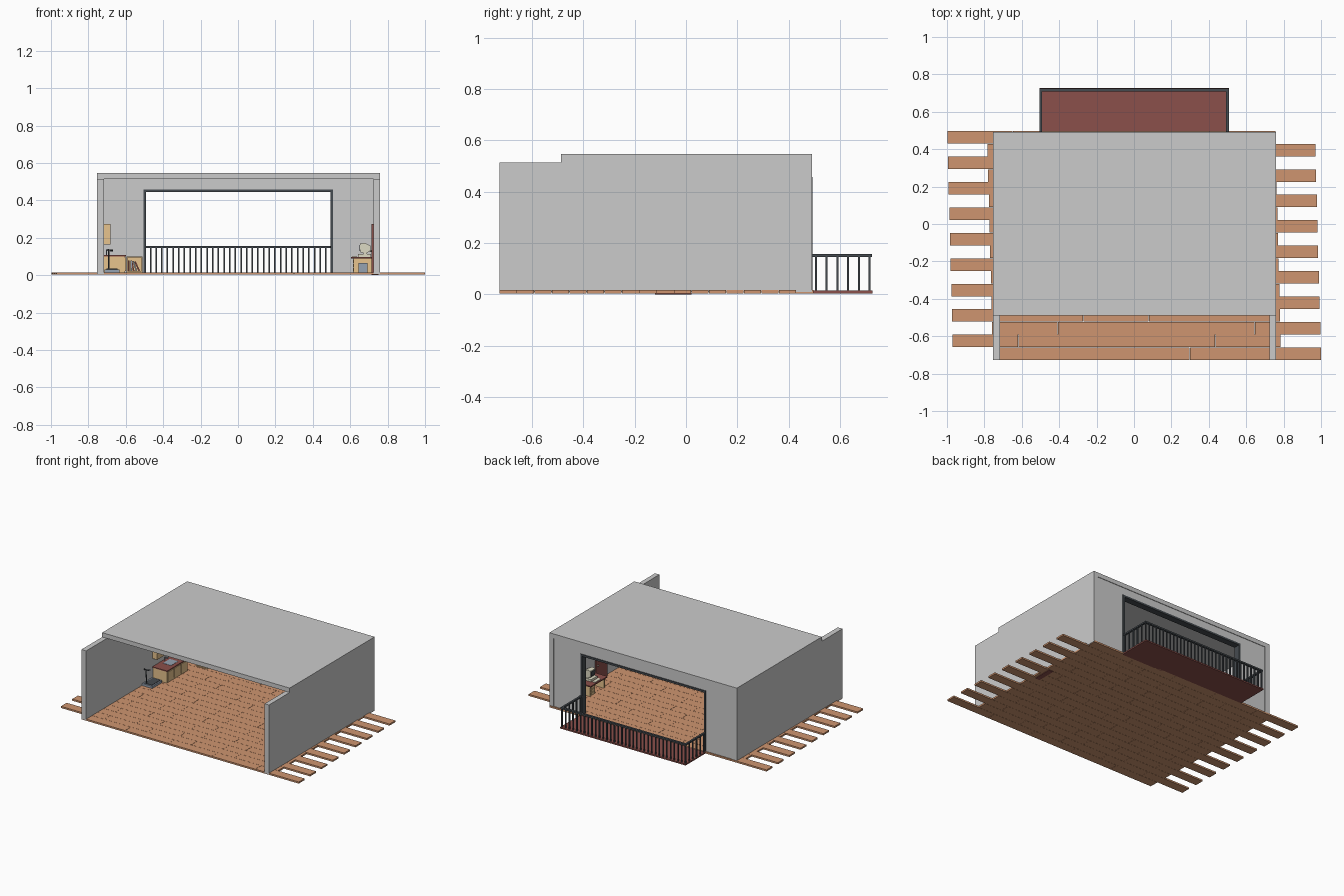
import bpy, bmesh
from math import radians
from mathutils import Vector, Matrix


def material(name, r, g, b):
    m = bpy.data.materials.new(name)
    m.diffuse_color = (r, g, b, 1)
    return m


WOOD = material("plank_wood", 0.62, 0.30, 0.16)
RED = material("dark_red", 0.26, 0.08, 0.07)
DARK = material("dark_metal", 0.06, 0.07, 0.08)
TAN = material("light_wood", 0.80, 0.55, 0.27)
BEIGE = material("beige_plastic", 0.72, 0.70, 0.55)
STEEL = material("blue_grey", 0.30, 0.36, 0.44)


def finish(name, bm, mat):
    bmesh.ops.recalc_face_normals(bm, faces=bm.faces)
    me = bpy.data.meshes.new(name)
    bm.to_mesh(me)
    bm.free()
    ob = bpy.data.objects.new(name, me)
    bpy.context.collection.objects.link(ob)
    if mat:
        me.materials.append(mat)
    return ob


def boxes(name, ranges, mat=None):
    """One object from boxes given as (x0, x1, y0, y1, z0, z1)."""
    bm = bmesh.new()
    for x0, x1, y0, y1, z0, z1 in ranges:
        c = Vector((x0 + x1, y0 + y1, z0 + z1)) / 2
        s = Matrix.Diagonal((x1 - x0, y1 - y0, z1 - z0, 1))
        bmesh.ops.create_cube(bm, size=1, matrix=Matrix.Translation(c) @ s)
    return finish(name, bm, mat)


def extrude_xz(name, pts, y0, y1, mat=None):
    """Extrude an x-z outline along y."""
    bm = bmesh.new()
    f = bm.faces.new([bm.verts.new((x, y0, z)) for x, z in pts])
    new = bmesh.ops.extrude_face_region(bm, geom=[f])["geom"]
    bmesh.ops.translate(bm, vec=(0, y1 - y0, 0),
                        verts=[v for v in new if isinstance(v, bmesh.types.BMVert)])
    return finish(name, bm, mat)


def tube(name, pts, r, mat):
    cu = bpy.data.curves.new(name, "CURVE")
    cu.dimensions = "3D"
    cu.bevel_depth, cu.bevel_resolution, cu.use_fill_caps = r, 1, True
    sp = cu.splines.new("POLY")
    sp.points.add(len(pts) - 1)
    for p, co in zip(sp.points, pts):
        p.co = (*co, 1)
    cu.materials.append(mat)
    ob = bpy.data.objects.new(name, cu)
    bpy.context.collection.objects.link(ob)


# Floor: 18 staggered rows of five boards, alternately sticking out right and left
planks, W, L, GAP = [], 0.068, 0.351, 0.0006
for i in range(18):
    y = -0.727 + i * W
    start = -0.755 - 0.0018 * i if i % 2 == 0 else -0.97 - 0.0018 * (i - 1)
    for k in range(5):
        x = start + k * L
        planks.append((x + GAP, x + L - GAP, y + GAP, y + W - GAP, 0.004, 0.016))
boxes("floor_planks", planks, WOOD)

# Walls and roof
boxes("left_wall", [(-0.755, -0.717, -0.727, 0.492, 0.008, 0.514)])
boxes("right_wall", [(0.724, 0.759, -0.727, 0.492, 0.008, 0.514)])
boxes("roof_slab", [(-0.755, 0.759, -0.488, 0.492, 0.514, 0.546)])
extrude_xz("back_wall", [(-0.717, 0.008), (-0.717, 0.514), (0.724, 0.514), (0.724, 0.008),
                         (0.503, 0.008), (0.503, 0.455), (-0.503, 0.455), (-0.503, 0.008)],
           0.452, 0.488)

# Dark frame lining the balcony opening
extrude_xz("opening_frame", [(-0.505, 0.01), (-0.505, 0.458), (0.508, 0.458), (0.508, 0.01),
                             (0.494, 0.01), (0.494, 0.444), (-0.491, 0.444), (-0.491, 0.01)],
           0.447, 0.494, DARK)

# Balcony deck and railing
boxes("balcony_deck", [(-0.505, 0.507, 0.485, 0.727, 0.004, 0.014)], RED)
rail = [(-0.505, 0.507, 0.708, 0.724, 0.146, 0.157),
        (-0.505, -0.491, 0.488, 0.708, 0.146, 0.157),
        (0.493, 0.507, 0.488, 0.708, 0.146, 0.157)]
boxes("balcony_handrail", rail, DARK)
bars = []
N = 33
for i in range(N + 1):
    x = -0.498 + i * 0.998 / N
    bars.append((x - 0.004, x + 0.004, 0.712, 0.720, 0.012, 0.147))
for i in range(5):
    y = 0.506 + i * 0.042
    for x in (-0.498, 0.500):
        bars.append((x - 0.004, x + 0.004, y - 0.004, y + 0.004, 0.012, 0.147))
boxes("balcony_balusters", bars, DARK)

# Entry door on the right wall, with threshold and knob
boxes("entry_door", [(0.714, 0.727, -0.115, 0.018, 0.002, 0.273)], RED)
boxes("door_threshold", [(0.714, 0.750, -0.12, 0.022, 0.0, 0.006)], RED)
bm = bmesh.new()
bmesh.ops.create_icosphere(bm, subdivisions=2, radius=0.006,
                           matrix=Matrix.Translation((0.709, 0.0, 0.13)))
finish("door_knob", bm, BEIGE)

# Computer desk by the right wall
boxes("desk_body", [(0.617, 0.717, 0.055, 0.067, 0.016, 0.09),
                    (0.617, 0.717, 0.215, 0.227, 0.016, 0.09),
                    (0.705, 0.717, 0.067, 0.215, 0.03, 0.09),
                    (0.62, 0.715, 0.165, 0.215, 0.016, 0.09)], TAN)
boxes("desk_top", [(0.603, 0.722, 0.045, 0.237, 0.09, 0.098)], RED)
boxes("desk_drawers", [(0.615, 0.621, 0.17, 0.21, z, z + 0.018) for z in (0.02, 0.043, 0.066)], TAN)
boxes("computer_tower", [(0.643, 0.692, 0.03, 0.054, 0.016, 0.066)], STEEL)
boxes("computer_base", [(0.642, 0.712, 0.105, 0.178, 0.098, 0.114)], BEIGE)
boxes("keyboard", [(0.612, 0.634, 0.108, 0.175, 0.098, 0.102)], BEIGE)
extrude_xz("monitor", [(0.655, 0.122), (0.651, 0.17), (0.68, 0.172), (0.708, 0.158),
                       (0.708, 0.13), (0.69, 0.12), (0.69, 0.114), (0.67, 0.114), (0.67, 0.12)],
           0.113, 0.17, BEIGE)
boxes("monitor_screen", [(0.649, 0.655, 0.12, 0.163, 0.13, 0.163)], DARK)

# Kitchen counter along the left wall, with tap and wall cabinet
boxes("counter_body", [(-0.716, -0.603, 0.04, 0.28, 0.016, 0.1)], TAN)
boxes("counter_top", [(-0.717, -0.598, 0.036, 0.284, 0.1, 0.107)], RED)
boxes("counter_doors", [(-0.603, -0.599, 0.048 + i * 0.077, 0.118 + i * 0.077, 0.024, 0.094)
                        for i in range(3)], TAN)
boxes("counter_sink", [(-0.69, -0.625, 0.12, 0.2, 0.106, 0.109)], STEEL)
tube("counter_tap", [(-0.703, 0.16, 0.105), (-0.703, 0.16, 0.13), (-0.695, 0.16, 0.137),
                     (-0.682, 0.16, 0.135), (-0.678, 0.16, 0.126)], 0.003, STEEL)
boxes("wall_cabinet", [(-0.717, -0.681, 0.04, 0.28, 0.165, 0.275)], TAN)

# Exercise stepper: base, belt, post and handle
boxes("exercise_base", [(-0.714, -0.633, -0.085, 0.03, 0.016, 0.032)], STEEL)
boxes("exercise_belt", [(-0.704, -0.643, -0.075, 0.02, 0.032, 0.035)], DARK)
tube("exercise_post", [(-0.69, -0.07, 0.03), (-0.69, -0.075, 0.135)], 0.004, DARK)
tube("exercise_handle", [(-0.705, -0.075, 0.135), (-0.672, -0.075, 0.135),
                         (-0.672, -0.055, 0.13)], 0.004, DARK)

# Bookcase in the back left corner, with leaning books
X0, X1, Y0, Y1 = -0.597, -0.51, 0.37, 0.45
boxes("bookcase", [(X0, X0 + 0.006, Y0, Y1, 0.016, 0.1), (X1 - 0.006, X1, Y0, Y1, 0.016, 0.1),
                   (X0, X1, Y1 - 0.006, Y1, 0.016, 0.1), (X0, X1, Y0, Y1, 0.094, 0.1),
                   (X0, X1, Y0, Y1, 0.016, 0.022)], TAN)
for i, (x, lean) in enumerate([(-0.583, 0), (-0.572, 0), (-0.558, -12), (-0.543, -18), (-0.528, -24)]):
    book = boxes(f"book_{i + 1}", [(-0.004, 0.004, 0, 0.05, 0, 0.055)], (RED, STEEL)[i % 2])
    book.location = (x, 0.385, 0.023)
    book.rotation_euler.y = radians(lean)
